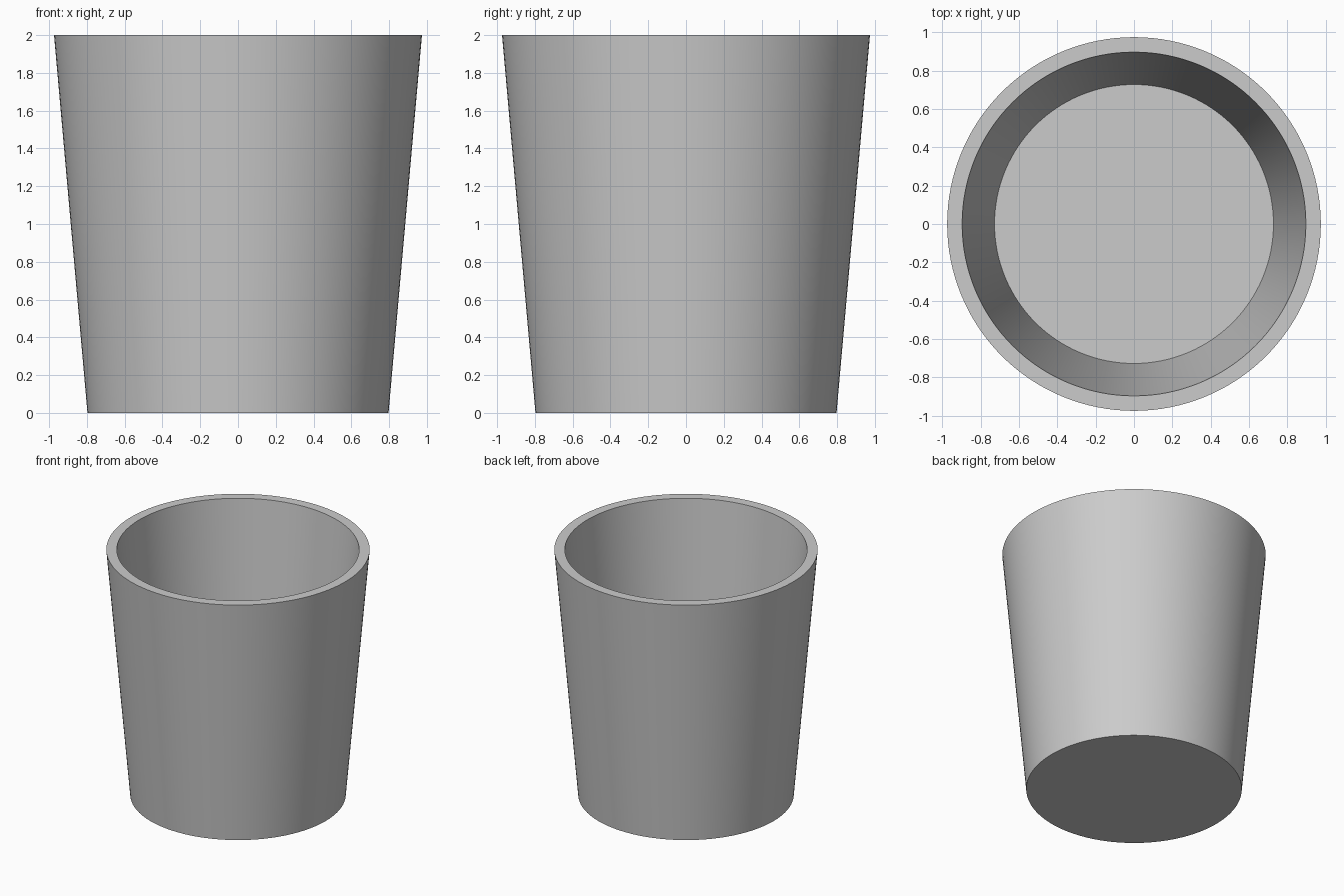
import bpy, bmesh, math

if "Cube" in bpy.data.objects:
    bpy.data.objects.remove(bpy.data.objects["Cube"])

SIDES = 128

# Half cross-section of the tapered cup: (radius, height), outside then inside
PROFILE = [(0, 0), (0.797, 0), (0.974, 2), (0.896, 2), (0.727, 0.075), (0, 0.075)]

# Revolve the profile around the z axis
bm = bmesh.new()
verts = [bm.verts.new((r, 0, z)) for r, z in PROFILE]
edges = [bm.edges.new(pair) for pair in zip(verts, verts[1:])]
bmesh.ops.spin(bm, geom=verts + edges, cent=(0, 0, 0), axis=(0, 0, 1),
               angle=math.tau, steps=SIDES, use_duplicate=False)
bmesh.ops.remove_doubles(bm, verts=bm.verts, dist=0.0005)
bmesh.ops.recalc_face_normals(bm, faces=bm.faces)

mesh = bpy.data.meshes.new("cup")
bm.to_mesh(mesh)
bm.free()
cup = bpy.data.objects.new("cup", mesh)
bpy.context.collection.objects.link(cup)

# Smooth walls, sharp rims
bpy.context.view_layer.objects.active = cup
cup.select_set(True)
bpy.ops.object.shade_smooth_by_angle(angle=math.radians(30))
